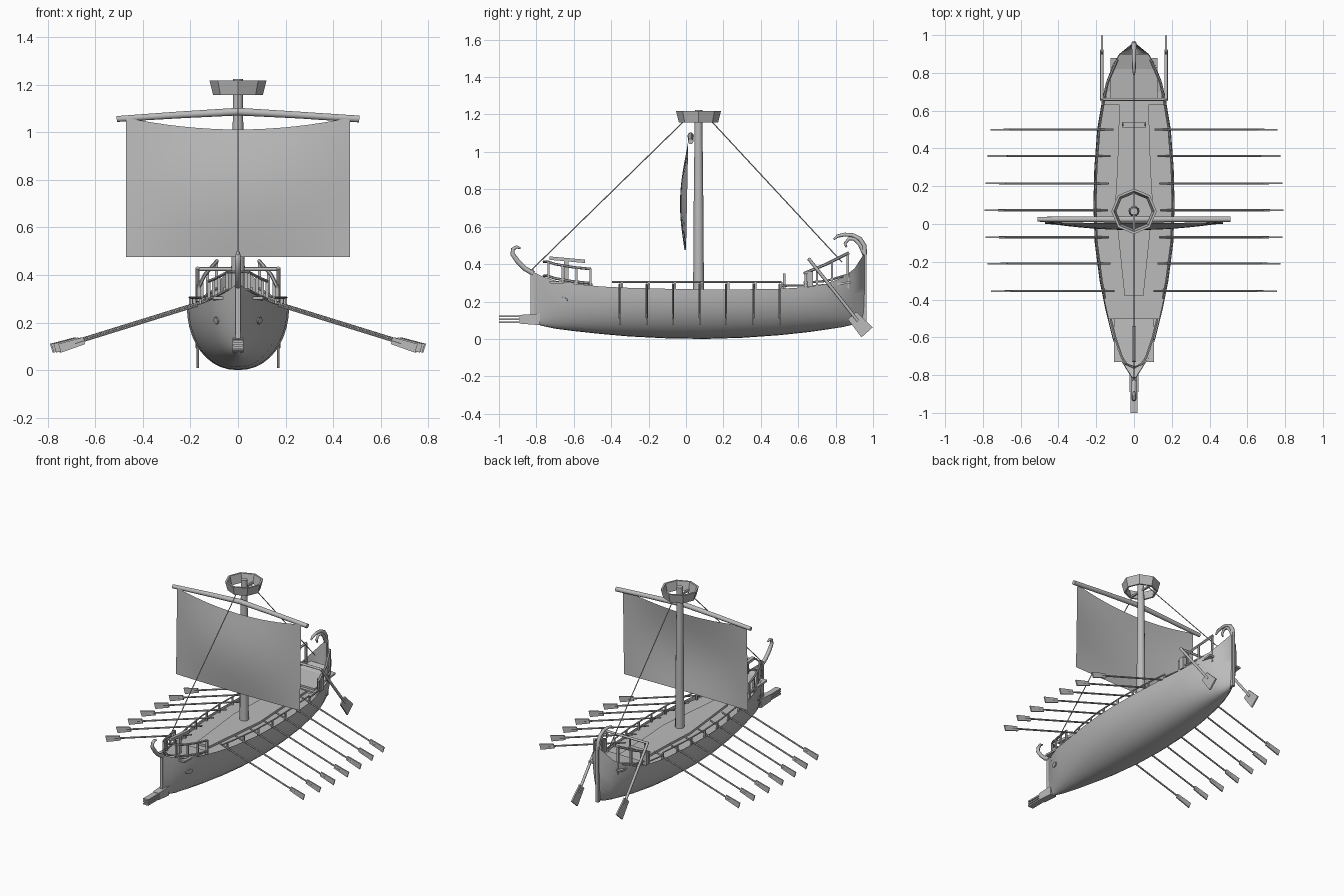
import bpy, bmesh, math
from mathutils import Vector, Matrix

if "Cube" in bpy.data.objects:
    bpy.data.objects.remove(bpy.data.objects["Cube"])

grey = bpy.data.materials.new("plain_grey")
grey.diffuse_color = (0.5, 0.5, 0.5, 1)
grey.use_nodes = True
grey.node_tree.nodes["Principled BSDF"].inputs["Base Color"].default_value = grey.diffuse_color


def finish(name, bm, smooth=None):
    bmesh.ops.recalc_face_normals(bm, faces=bm.faces)
    me = bpy.data.meshes.new(name)
    bm.to_mesh(me)
    bm.free()
    me.materials.append(grey)
    ob = bpy.data.objects.new(name, me)
    bpy.context.collection.objects.link(ob)
    if smooth:
        bpy.ops.object.select_all(action='DESELECT')
        ob.select_set(True)
        bpy.context.view_layer.objects.active = ob
        bpy.ops.object.shade_smooth_by_angle(angle=math.radians(smooth))
    return ob


def tube(name, pts, radii, n=8):
    """Round bar through points, one radius per point."""
    pts = [Vector(p) for p in pts]
    if not isinstance(radii, (list, tuple)):
        radii = [radii] * len(pts)
    bm = bmesh.new()
    rings = []
    for i, p in enumerate(pts):
        d = (pts[min(i + 1, len(pts) - 1)] - pts[max(i - 1, 0)]).normalized()
        ref = Vector((1, 0, 0)) if abs(d.x) < 0.75 else Vector((0, 0, 1))
        u = d.cross(ref).normalized()
        v = d.cross(u)
        rings.append([bm.verts.new(p + radii[i] * (math.cos(a) * u + math.sin(a) * v))
                      for a in (2 * math.pi * k / n for k in range(n))])
    for a, b in zip(rings, rings[1:]):
        for k in range(n):
            bm.faces.new((a[k], a[(k + 1) % n], b[(k + 1) % n], b[k]))
    bm.faces.new(rings[0])
    bm.faces.new(rings[-1])
    return finish(name, bm, 50)


def slab(name, p0, p1, width, thick, thin=(0, 1, 0), end=1.0):
    """Flat bar from p0 to p1; end scales the width at p1."""
    p0, p1, t = Vector(p0), Vector(p1), Vector(thin).normalized()
    w = (p1 - p0).cross(t).normalized()
    bm = bmesh.new()
    a, b = [[bm.verts.new(p + w * sw * width * s / 2 + t * st * thick / 2)
             for sw, st in ((-1, -1), (1, -1), (1, 1), (-1, 1))] for p, s in ((p0, 1), (p1, end))]
    for k in range(4):
        bm.faces.new((a[k], a[(k + 1) % 4], b[(k + 1) % 4], b[k]))
    bm.faces.new(a)
    bm.faces.new(b)
    return finish(name, bm)


def plate(name, outline, z, thick):
    """Symmetric deck plate from (y, half width) pairs; z is a function of y."""
    bm = bmesh.new()
    rows = [[bm.verts.new((s * w, y, z(y) + dz)) for s, dz in ((-1, 0), (1, 0), (1, -thick), (-1, -thick))]
            for y, w in outline]
    for a, b in zip(rows, rows[1:]):
        for k in range(4):
            bm.faces.new((a[k], a[(k + 1) % 4], b[(k + 1) % 4], b[k]))
    bm.faces.new(rows[0])
    bm.faces.new(rows[-1])
    return finish(name, bm)


# hull stations: y, half width, keel height, rim height
ST = [(-.82, .008, .085, .36), (-.77, .04, .07, .335), (-.70, .082, .055, .312), (-.6, .115, .042, .295),
      (-.45, .152, .026, .28), (-.3, .182, .013, .273), (-.1, .208, .003, .268), (.1, .215, 0, .265),
      (.3, .21, .006, .265), (.5, .195, .02, .268), (.65, .17, .036, .277), (.75, .148, .05, .295),
      (.84, .113, .064, .33), (.90, .078, .078, .375), (.955, .01, .1, .46)]


def at(y, i):
    for a, b in zip(ST, ST[1:]):
        if y <= b[0]:
            return a[i] + (b[i] - a[i]) * (y - a[0]) / (b[0] - a[0])
    return ST[-1][i]


# hull shell
bm = bmesh.new()
N = 20
rows = []
for y, w, k, t in ST:
    rows.append([bm.verts.new((w * abs(math.cos(a)) ** .92 * (1 if math.cos(a) > 0 else -1),
                               y, t - (t - k) * math.sin(a)))
                 for a in (math.pi * j / N for j in range(N + 1))])
for a, b in zip(rows, rows[1:]):
    for j in range(N):
        bm.faces.new((a[j], a[j + 1], b[j + 1], b[j]))
bm.faces.new(rows[0])
bm.faces.new(rows[-1])
finish("hull", bm, 40)

# decks
ys = [-.5, -.4, -.3, -.1, .1, .3, .5, .64]
plate("main_deck", [(y, at(y, 1) - .004) for y in ys], lambda y: .25, .008)
plate("fore_deck", [(y, at(y, 1) - .003) for y in (-.81, -.77, -.7, -.6, -.5)], lambda y: at(y, 3) - .012, .01)
plate("aft_deck", [(y, at(y, 1) - .003) for y in (.63, .7, .75, .84, .9)],
      lambda y: .272 + max(0, y - .72) * .3, .01)
plate("fore_platform", [(-.73, .105), (-.5, .105)], lambda y: .31 - (y + .73) * .06, .012)
plate("aft_platform", [(.65, .125), (.88, .125)], lambda y: .285 + (y - .65) * .1, .012)
plate("walkway", [(-.38, .05), (.1, .1), (.3, .088), (.64, .077)], lambda y: .265, .02)

# stem, stern post and ram
slab("stem_post", (0, -.822, .08), (0, -.822, .37), .02, .02)
slab("stern_post", (0, .955, .09), (0, .955, .47), .02, .022)
slab("ram_root", (0, -.78, .105), (0, -.89, .105), .062, .045, (1, 0, 0), .75)
for z in (.089, .105, .121):
    slab("ram_blade", (0, -.86, z), (0, -1.0, z), .01, .038, (1, 0, 0))
tube("bow_curl", [(0, -.815, .35), (0, -.86, .375), (0, -.9, .415), (0, -.928, .455), (0, -.925, .48),
                  (0, -.905, .492), (0, -.885, .485)], [.014, .013, .013, .012, .011, .009, .005])
tube("stern_curl", [(0, .955, .45), (0, .952, .5), (0, .93, .535), (0, .89, .555), (0, .85, .558),
                    (0, .81, .55), (0, .79, .532)], [.014, .013, .012, .011, .01, .009, .005])
tube("inner_stern_curl", [(0, .95, .46), (0, .93, .505), (0, .9, .535), (0, .87, .535), (0, .85, .51),
                          (0, .858, .49)], [.011, .011, .01, .009, .008, .005])

# mast, lookout basket, yard and stays
tube("mast", [(0, .067, .24), (0, .067, .7), (0, .067, 1.225)], [.029, .026, .02], 12)
bm = bmesh.new()
rings = [[bm.verts.new((r * math.sin(math.pi * k / 4), .067 + r * math.cos(math.pi * k / 4), z))
          for k in range(8)] for r, z in ((.105, 1.158), (.12, 1.218), (.107, 1.218), (.094, 1.158))]
for i in range(4):
    a, b = rings[i], rings[(i + 1) % 4]
    for k in range(8):
        bm.faces.new((a[k], a[(k + 1) % 8], b[(k + 1) % 8], b[k]))
finish("lookout_basket", bm)
for s in (-1, 1):
    slab("basket_beam", (0, .067, 1.165), (0, .067 + s * .1, 1.165), .012, .012, (1, 0, 0))
tube("yard", [(-.51, .025, 1.056), (-.25, .025, 1.073), (0, .025, 1.087), (.25, .025, 1.073), (.51, .025, 1.056)],
     [.013, .015, .017, .015, .015], 10)
tube("fore_stay", [(0, -.01, 1.165), (0, -.83, .365)], .003, 6)
tube("aft_stay", [(0, .135, 1.165), (0, .835, .41)], .003, 6)

# sail, bellied forward with a sagging top edge
bm = bmesh.new()
U, V = 16, 10
g = []
for i in range(U + 1):
    u = -1 + 2 * i / U
    top = 1.012 + .05 * u * u
    g.append([bm.verts.new((.47 * u, .012 * j / V - .03 * (1 - u * u) * math.sin(math.pi * j / V)
                            - .008 * (1 - u * u), .475 + (top - .475) * j / V)) for j in range(V + 1)])
for a, b in zip(g, g[1:]):
    for j in range(V):
        bm.faces.new((a[j], b[j], b[j + 1], a[j + 1]))
finish("sail", bm, 40)

OARS = [(-.355, .75), (-.21, .77), (-.07, .78), (.073, .785), (.215, .78), (.36, .77), (.50, .755)]
for s in (-1, 1):
    # rowing oars with thole posts
    for y, xo in OARS:
        dx, z0 = .645, .292
        p = lambda f: (s * (xo - dx * (1 - f)), y, z0 - .2 * f)
        tube("oar_shaft", [p(0), p(.9)], .0055, 6)
        slab("oar_blade", p(.84), p(1), .03, .008, (0, 1, 0), 1.3)
        x = s * (at(y, 1) - .012)
        slab("thole_post", (x, y + .012, .24), (x, y + .012, .305), .01, .01)
    # side rail
    tube("side_rail", [(s * (at(y, 1) - .012), y, .305) for y in (-.395, -.3, -.1, .1, .3, .51)], .005, 6)
    tube("low_side_rail", [(s * (at(y, 1) - .012), y, .286) for y in (.51, .65)], .005, 6)

    # bow railing
    def bow(y, h):
        return (s * max(at(y, 1) - .015, .03), y, at(y, 3) + h)
    for h in (.012, .088):
        tube("bow_rail", [bow(y, h) for y in (-.51, -.6, -.7, -.74)] + [(0, -.76, at(-.74, 3) + h)], .007, 6)
    for y in (-.51, -.585, -.66, -.735):
        a = bow(y, .09)
        slab("bow_rail_post", (a[0], y, a[2] - .11), a, .012, .012)

    # stern railing, rising aft
    def aft(y, h):
        return (s * max(at(y, 1) - .008, .085), y, h)
    tube("stern_top_rail", [aft(.63, .35), aft(.75, .4), aft(.87, .46)], .008, 6)
    tube("stern_low_rail", [aft(.63, .3), aft(.75, .31), aft(.87, .345)], .006, 6)
    for y, z in ((.64, .355), (.70, .38), (.78, .415), (.865, .457)):
        slab("stern_rail_post", aft(y, .27), aft(y, z), .012, .012)
    slab("steering_block", (s * .16, .665, .28), (s * .16, .665, .36), .03, .03)

    # steering oar
    tube("steering_shaft", [(s * .17, .655, .43), (s * .17, .92, .095)], .009, 8)
    slab("steering_blade", (s * .17, .888, .125), (s * .17, .968, .035), .06, .01, (1, 0, 0), 1.35)

    # painted eye on the bow
    bm = bmesh.new()
    bmesh.ops.create_cone(bm, cap_ends=True, segments=12, radius1=1, radius2=1, depth=1)
    n = Vector((s, -.32, -.12))
    rot = n.to_track_quat('Z', 'Y').to_matrix().to_4x4()
    bm.transform(Matrix.Translation((s * .09, -.66, .208)) @ rot @ Matrix.Diagonal((.028, .015, .009, 1)))
    finish("bow_eye", bm)

    # hatch frame sides
    slab("hatch_post", (s * .057, .525, .25), (s * .057, .525, .35), .01, .012)

slab("hatch_bar", (-.063, .525, .285), (.063, .525, .285), .012, .03)
tube("steering_crossbar", [(-.17, .66, .425), (.17, .66, .425)], .008, 8)

# bolt thrower on the bow platform
slab("thrower_stock", (0, -.73, .432), (0, -.54, .415), .018, .022, (1, 0, 0))
slab("thrower_stand", (0, -.64, .29), (0, -.64, .42), .022, .022)
